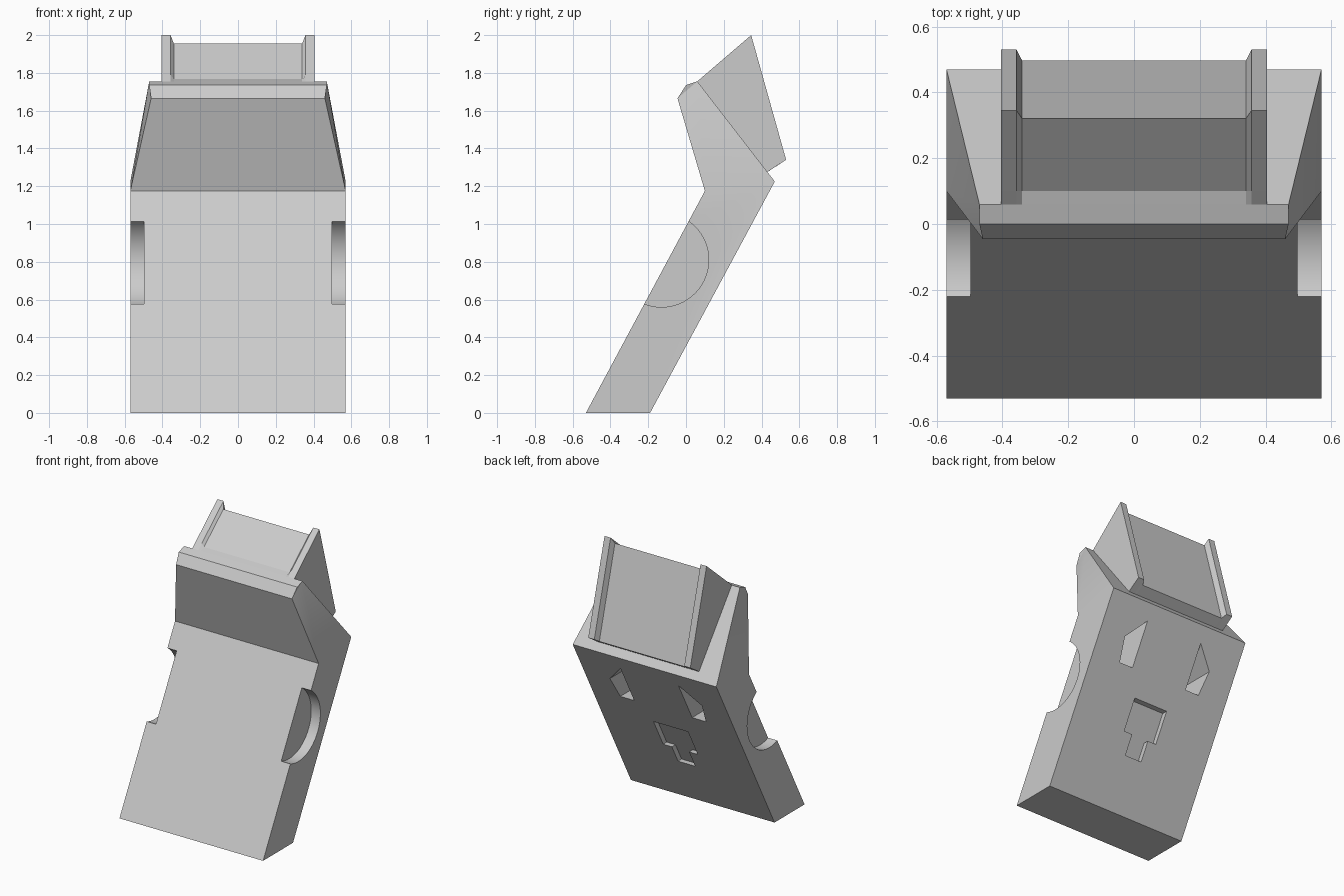
import bpy, bmesh, math
from mathutils import Vector

cube = bpy.data.objects.get("Cube")
if cube:
    bpy.data.objects.remove(cube, do_unlink=True)

grey = bpy.data.materials.new("light grey")
grey.use_nodes = True
colour = (0.6, 0.6, 0.6, 1)
grey.diffuse_color = colour
grey.node_tree.nodes["Principled BSDF"].inputs["Base Color"].default_value = colour


def loft(name, sections, caps=None):
    """Join matching loops of points with quads and close both ends."""
    bm = bmesh.new()
    loops = [[bm.verts.new(p) for p in s] for s in sections]
    n = len(loops[0])
    for a, b in zip(loops, loops[1:]):
        for i in range(n):
            j = (i + 1) % n
            bm.faces.new((a[i], a[j], b[j], b[i]))
    for loop in (loops[0], loops[-1]):
        for cap in caps or [range(n)]:
            bm.faces.new([loop[i] for i in cap])
    bmesh.ops.recalc_face_normals(bm, faces=bm.faces)
    mesh = bpy.data.meshes.new(name)
    bm.to_mesh(mesh)
    bm.free()
    mesh.materials.append(grey)
    obj = bpy.data.objects.new(name, mesh)
    bpy.context.collection.objects.link(obj)
    return obj


def activate(obj):
    bpy.ops.object.select_all(action='DESELECT')
    obj.select_set(True)
    bpy.context.view_layer.objects.active = obj


def cut(target, cutter):
    cutter.hide_render = True
    activate(target)
    mod = target.modifiers.new("cut", 'BOOLEAN')
    mod.operation = 'DIFFERENCE'
    mod.solver = 'EXACT'
    mod.object = cutter
    bpy.ops.object.modifier_apply(modifier=mod.name)
    bpy.data.objects.remove(cutter, do_unlink=True)


# Leaning body with a tapered neck: half width, y, z around the side profile
profile = [(0.57, -0.53, 0), (0.57, -0.19, 0), (0.57, 0.47, 1.225),
           (0.47, 0.06, 1.755), (0.47, 0, 1.735), (0.46, -0.045, 1.665),
           (0.57, 0.10, 1.175)]
body = loft("body", [[(s * w, y, z) for w, y, z in profile] for s in (-1, 1)],
            caps=[(0, 1, 2, 6), (6, 2, 3), (6, 3, 5), (3, 4, 5)])

# Round finger notches in both sides
for side in (-1, 1):
    ring = [(-0.13 + 0.25 * math.cos(a), 0.81 + 0.25 * math.sin(a))
            for a in (math.tau * i / 64 for i in range(64))]
    cut(body, loft("notch_cutter", [[(side * x, y, z) for y, z in ring]
                                    for x in (0.497, 0.7)]))

# Recesses in the back face: x, and fraction of the way up the back
low, high = Vector((0, -0.19, 0)), Vector((0, 0.47, 1.225))


def recess(outline, depth):
    base = [low.lerp(high, t) + Vector((x, 0, 0)) for x, t in outline]
    cut(body, loft("recess_cutter", [[p + Vector((0, d, 0)) for p in base]
                                     for d in (0.1, -depth)]))


eye = [(0.23, 0.916), (0.365, 0.805), (0.34, 0.68), (0.23, 0.68)]
for side in (-1, 1):
    recess([(side * x, t) for x, t in eye], 0.26)
half = [(0.137, 0.55), (0.137, 0.383), (0.068, 0.383), (0.068, 0.277)]
recess(half + [(-x, t) for x, t in reversed(half)], 0.04)

# Head block with chamfered side flanges around a slightly sunken middle
flange = [(0.06, 1.755), (0.10, 1.79), (0.345, 2.0), (0.53, 1.34), (0.43, 1.275)]
middle = [(0.06, 1.755), (0.10, 1.768), (0.32, 1.955), (0.497, 1.318), (0.43, 1.275)]
stations = [(0.405, flange), (0.357, flange), (0.34, middle)]
stations = [(-x, p) for x, p in stations] + stations[::-1]
head = loft("head", [[(x, y, z) for y, z in p] for x, p in stations])

activate(body)
bpy.ops.object.shade_smooth_by_angle(angle=math.radians(25))
